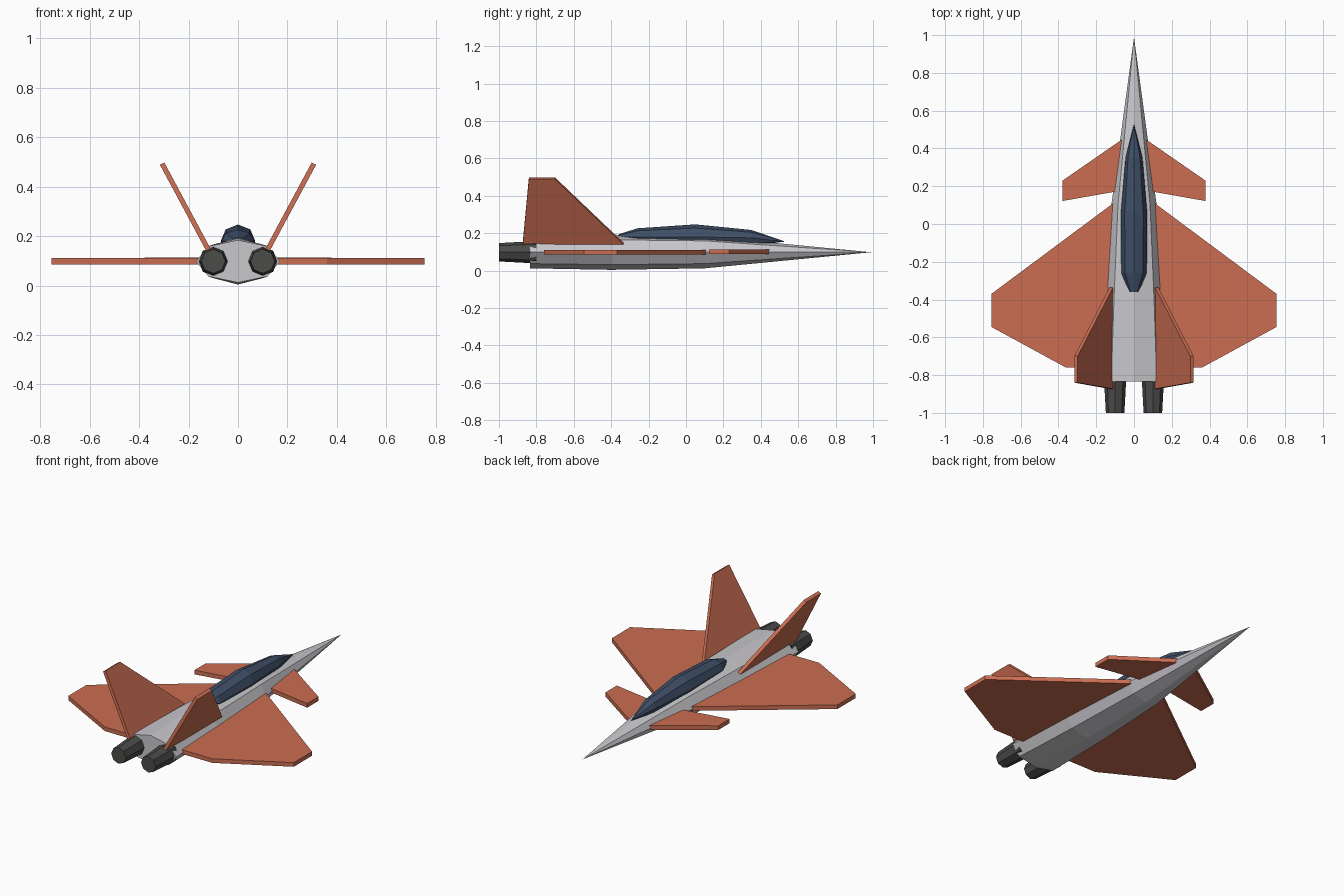
import bpy, bmesh, math
from mathutils import Vector

if "Cube" in bpy.data.objects:
    bpy.data.objects.remove(bpy.data.objects["Cube"])


def material(name, rgb):
    m = bpy.data.materials.new(name)
    m.diffuse_color = (*rgb, 1)
    m.use_nodes = True
    m.node_tree.nodes["Principled BSDF"].inputs["Base Color"].default_value = m.diffuse_color
    return m


GREY = material("light grey", (0.58, 0.57, 0.60))
RED = material("terracotta", (0.60, 0.155, 0.085))
GLASS = material("dark blue glass", (0.05, 0.078, 0.135))
DARK = material("dark grey", (0.07, 0.07, 0.068))


def finish(bm, name, mat):
    bmesh.ops.recalc_face_normals(bm, faces=bm.faces)
    me = bpy.data.meshes.new(name)
    bm.to_mesh(me)
    bm.free()
    me.materials.append(mat)
    ob = bpy.data.objects.new(name, me)
    bpy.context.collection.objects.link(ob)
    return ob


def loft(name, rings, mat, cx=0, sides=8):
    """Eight-sided skin along y; each ring is (y, half width, centre z, half height)."""
    bm = bmesh.new()
    loops = []
    for y, rx, cz, rz in rings:
        if rx == 0:
            loops.append([bm.verts.new((cx, y, cz))] * sides)
        else:
            angles = [2 * math.pi * i / sides for i in range(sides)]
            loops.append([bm.verts.new((cx + rx * math.cos(a), y, cz + rz * math.sin(a)))
                          for a in angles])
    for a, b in zip(loops, loops[1:]):
        for i in range(sides):
            j = (i + 1) % sides
            bm.faces.new(list(dict.fromkeys((a[i], a[j], b[j], b[i]))))
    for end in (loops[0], loops[-1]):
        if end[0] != end[1]:
            bm.faces.new(end)
    return finish(bm, name, mat)


def plate(name, points, thickness, mat):
    """Flat panel, centred on the outline and thickened along its normal."""
    bm = bmesh.new()
    pts = [Vector(p) for p in points]
    n = (pts[1] - pts[0]).cross(pts[2] - pts[0]).normalized() * thickness / 2
    lo = [bm.verts.new(p - n) for p in pts]
    hi = [bm.verts.new(p + n) for p in pts]
    bm.faces.new(lo)
    bm.faces.new(hi)
    for i in range(len(pts)):
        j = (i + 1) % len(pts)
        bm.faces.new((lo[i], lo[j], hi[j], hi[i]))
    return finish(bm, name, mat)


# Fuselage with needle nose
loft("fuselage", [(0.99, 0, 0.098, 0), (0.10, 0.12, 0.098, 0.086),
                  (-0.40, 0.15, 0.098, 0.094), (-0.835, 0.17, 0.098, 0.086)], GREY)

# Canopy
loft("canopy", [(0.53, 0, 0.155, 0), (0.35, 0.045, 0.175, 0.042),
                (0.05, 0.07, 0.18, 0.067), (-0.26, 0.067, 0.18, 0.046),
                (-0.36, 0.025, 0.18, 0.014)], GLASS)

WING = [(0.04, 0.16), (0.11, 0.11), (0.755, -0.37), (0.755, -0.545), (0.36, -0.76), (0.04, -0.76)]
CANARD = [(0.02, 0.475), (0.06, 0.45), (0.378, 0.23), (0.378, 0.122), (0.02, 0.185)]
# Fin outline as (y, share of the span from root to tip)
FIN = [(-0.335, 0), (-0.70, 1), (-0.84, 1), (-0.873, 0)]

for side, s in (("left", -1), ("right", 1)):
    plate(side + "_wing", [(s * x, y, 0.098) for x, y in WING], 0.025, RED)
    plate(side + "_canard", [(s * x, y, 0.10) for x, y in CANARD], 0.025, RED)
    plate(side + "_tail_fin",
          [(s * (0.12 + 0.187 * t), y, 0.145 + 0.348 * t) for y, t in FIN], 0.02, RED)
    loft(side + "_engine_nozzle", [(-0.80, 0.06, 0.098, 0.06), (-1.0, 0.049, 0.098, 0.049)],
         DARK, cx=s * 0.1)
